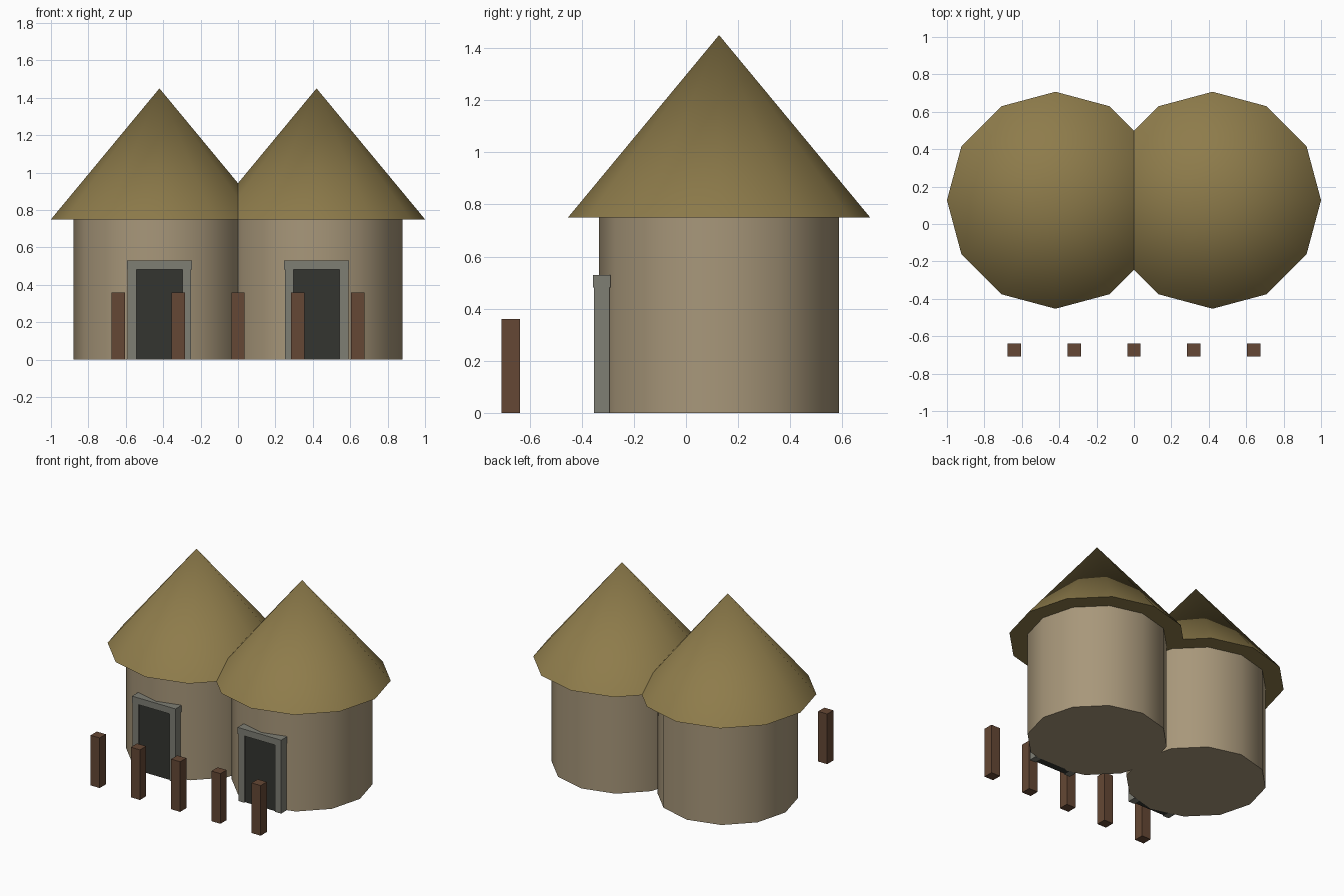
import bpy
from math import radians

if "Cube" in bpy.data.objects:
    bpy.data.objects.remove(bpy.data.objects["Cube"])


def material(name, rgb):
    m = bpy.data.materials.new(name)
    m.diffuse_color = (*rgb, 1)
    m.use_nodes = True
    m.node_tree.nodes["Principled BSDF"].inputs["Base Color"].default_value = m.diffuse_color
    return m


THATCH = material("thatch", (0.27, 0.20, 0.07))
CLAY = material("clay", (0.39, 0.31, 0.195))
STONE = material("stone", (0.21, 0.21, 0.175))
DARK = material("dark_door", (0.033, 0.035, 0.030))
WOOD = material("wood", (0.13, 0.064, 0.035))


def finish(name, mat):
    ob = bpy.context.object
    ob.name = name
    ob.data.materials.append(mat)
    return ob


def box(name, mat, x, y, z):
    """Box from (min, max) ranges on each axis."""
    bpy.ops.mesh.primitive_cube_add(
        size=1, location=[(a + b) / 2 for a, b in (x, y, z)])
    bpy.context.object.scale = [b - a for a, b in (x, y, z)]
    bpy.ops.object.transform_apply(location=False, rotation=False, scale=True)
    return finish(name, mat)


def drum(name, mat, x, r1, r2, z0, z1):
    """Twelve-sided cylinder or cone, smooth round the side."""
    bpy.ops.mesh.primitive_cone_add(
        vertices=12, radius1=r1, radius2=r2, depth=z1 - z0,
        location=(x, HUT_Y, (z0 + z1) / 2))
    bpy.ops.object.shade_smooth_by_angle(angle=radians(40))
    return finish(name, mat)


HUT_Y = 0.127

for side, cx in (("left", -0.42), ("right", 0.42)):
    # Round hut with conical roof
    drum(side + "_wall", CLAY, cx, 0.46, 0.46, 0, 0.75)
    drum(side + "_roof", THATCH, cx, 0.58, 0, 0.75, 1.45)

    # Doorway: dark panel, two jambs and a lintel
    box(side + "_door", DARK, (cx - 0.125, cx + 0.125), (-0.343, -0.293), (0, 0.485))
    for label, s in (("left", -1), ("right", 1)):
        edges = sorted((cx + s * 0.122, cx + s * 0.17))
        box(f"{side}_door_{label}_jamb", STONE, edges, (-0.353, -0.293), (0, 0.485))
    box(side + "_door_lintel", STONE, (cx - 0.173, cx + 0.173), (-0.357, -0.29), (0.482, 0.53))

# Row of fence posts in front
for i in range(5):
    x = -0.64 + 0.32 * i
    box(f"fence_post_{i + 1}", WOOD, (x - 0.036, x + 0.036), (-0.708, -0.638), (0, 0.36))
